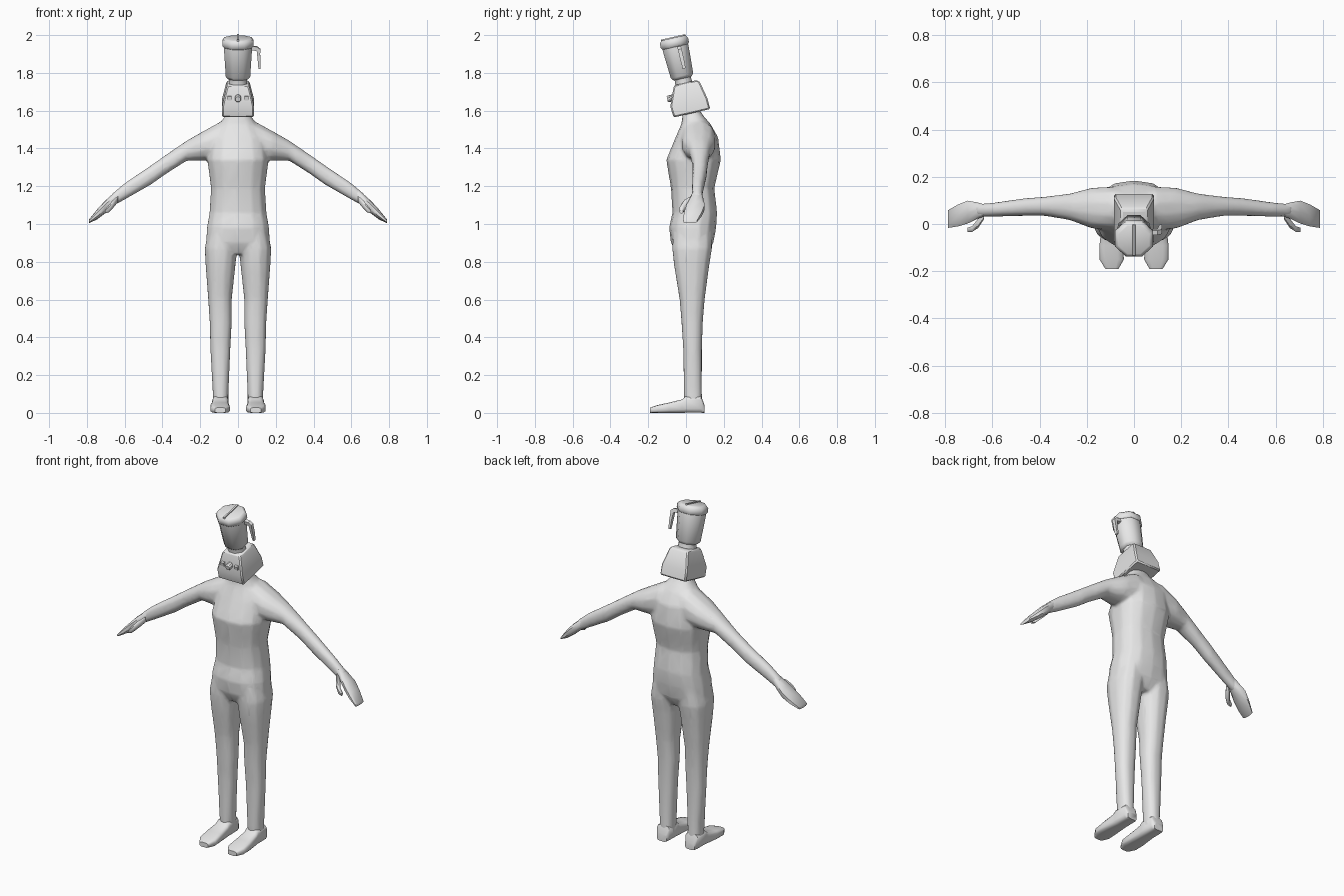
import bpy, bmesh, math
from mathutils import Matrix

grey = bpy.data.materials.new("plain grey")
grey.diffuse_color = (0.8, 0.8, 0.8, 1)
HEAD = Matrix.Translation((0, 0.025, 1.585)) @ Matrix.Rotation(math.radians(13), 4, 'X')


def loft(bm, axis, rings, sides=12, n=2.3, mirror=False):
    """Skin rounded rings (position, a0, a1, b0, b1) along an axis."""
    for s in ((1, -1) if mirror else (1,)):
        loops = []
        for t, a0, a1, b0, b1 in rings:
            loop = []
            for i in range(sides):
                g = 2 * math.pi * (i + 0.5) / sides
                c, d = math.cos(g), math.sin(g)
                a = (a0 + a1) / 2 + (a1 - a0) / 2 * math.copysign(abs(c) ** (2 / n), c)
                b = (b0 + b1) / 2 + (b1 - b0) / 2 * math.copysign(abs(d) ** (2 / n), d)
                x, y, z = {'x': (t, a, b), 'y': (a, t, b), 'z': (a, b, t)}[axis]
                loop.append(bm.verts.new((x * s, y, z)))
            loops.append(loop)
        for p, q in zip(loops, loops[1:]):
            for i in range(sides):
                j = (i + 1) % sides
                bm.faces.new((p[i], p[j], q[j], q[i]))
        bm.faces.new(loops[0])
        bm.faces.new(loops[-1])


def box(bm, axis, rings, mirror=False):
    loft(bm, axis, rings, 4, 1000, mirror)


def finish(name, bm, matrix=None, angle=45, bevel=0):
    bmesh.ops.recalc_face_normals(bm, faces=bm.faces)
    if matrix:
        bm.transform(matrix)
    me = bpy.data.meshes.new(name)
    bm.to_mesh(me)
    bm.free()
    me.materials.append(grey)
    ob = bpy.data.objects.new(name, me)
    bpy.context.collection.objects.link(ob)
    bpy.ops.object.select_all(action='DESELECT')
    ob.select_set(True)
    bpy.context.view_layer.objects.active = ob
    if bevel:
        m = ob.modifiers.new("bevel", 'BEVEL')
        m.width, m.segments = bevel, 1
    bpy.ops.object.shade_smooth_by_angle(angle=math.radians(angle))
    return ob


# Body: torso, legs and arms blended into one skin
bm = bmesh.new()
torso = [(.84, .12, -.05, .11), (.90, .172, -.08, .145), (.98, .167, -.09, .16),
         (1.06, .153, -.072, .165), (1.19, .145, -.08, .15), (1.34, .165, -.105, .185),
         (1.46, .15, -.055, .17), (1.53, .10, -.025, .13), (1.57, .07, -.02, .095),
         (1.62, .05, -.01, .06)]
loft(bm, 'z', [(z, -w, w, f, b) for z, w, f, b in torso], 14, 2.4)
loft(bm, 'z', [(.96, .01, .16, -.07, .14), (.87, .002, .178, -.075, .14),
               (.78, .012, .173, -.065, .125), (.6, .032, .159, -.035, .1),
               (.48, .032, .151, -.025, .09), (.33, .04, .147, -.015, .085),
               (.1, .05, .134, -.012, .085), (.03, .05, .135, -.01, .09)], 12, 2.3, True)
loft(bm, 'x', [(0, -.03, .15, 1.34, 1.55), (.09, -.03, .16, 1.34, 1.545),
               (.18, -.02, .155, 1.335, 1.495), (.27, .015, .13, 1.335, 1.443),
               (.38, .034, .116, 1.265, 1.368), (.46, .034, .11, 1.208, 1.312),
               (.6, .03, .09, 1.128, 1.217), (.67, .03, .085, 1.09, 1.158)], 12, 2.2, True)
body = finish("body", bm)
m = body.modifiers.new("blend", 'REMESH')
m.mode, m.voxel_size, m.use_smooth_shade = 'VOXEL', 0.009, True
m = body.modifiers.new("soften", 'SMOOTH')
m.factor, m.iterations = 0.5, 6
m = body.modifiers.new("simplify", 'DECIMATE')
m.ratio = 0.15

# Mitten hands with thumbs
bm = bmesh.new()
loft(bm, 'x', [(.63, .032, .083, 1.122, 1.185), (.66, .022, .092, 1.093, 1.162),
               (.705, .0, .101, 1.055, 1.122), (.745, -.012, .085, 1.025, 1.078),
               (.788, -.018, .06, 1.004, 1.025)], 10, 2.5, True)
loft(bm, 'x', [(.635, .02, .05, 1.115, 1.15), (.66, -.018, .025, 1.085, 1.13),
               (.685, -.034, -.008, 1.06, 1.1), (.705, -.034, -.015, 1.055, 1.075)],
     8, 2.5, True)
finish("hands", bm)

# Feet
bm = bmesh.new()
loft(bm, 'y', [(.097, .062, .125, 0, .045), (.08, .052, .136, 0, .09), (0, .05, .137, 0, .09),
               (-.02, .05, .139, 0, .072), (-.09, .045, .147, 0, .055),
               (-.15, .042, .147, 0, .042), (-.19, .065, .122, 0, .028)], 12, 4, True)
finish("feet", bm)

# Appliance base, tapering above a wide foot
bm = bmesh.new()
box(bm, 'z', [(0, -.085, .085, -.093, .106), (.06, -.084, .084, -.097, .104),
              (.15, -.062, .062, -.06, .085), (.165, -.054, .054, -.052, .072)])
finish("base", bm, HEAD, 30, .007)

# Control panel: round dial between two square buttons
bm = bmesh.new()
loft(bm, 'y', [(-.104, -.014, .014, .088, .116), (-.098, -.018, .018, .084, .12),
               (-.07, -.018, .018, .084, .12)], 10, 2)
box(bm, 'y', [(-.09, .034, .056, .091, .113), (-.068, .034, .056, .091, .113)], True)
finish("controls", bm, HEAD, 30)


def turned(name, profile, n=2):
    bm = bmesh.new()
    loft(bm, 'z', [(u, -r, r, -r * .94, r * .94) for u, r in profile], 8, n)
    finish(name, bm, HEAD, 50)


# Collar, jar and lid
turned("collar", [(.155, .054), (.185, .05), (.205, .054)])
turned("jar", [(.19, .056), (.205, .07), (.35, .08), (.375, .079)])
turned("lid", [(.362, .08), (.372, .088), (.395, .088), (.408, .077), (.411, .07)])

# Ridge across the lid
bm = bmesh.new()
box(bm, 'z', [(.40, -.007, .007, -.068, .068), (.416, -.005, .005, -.066, .066)])
finish("lid_ridge", bm, HEAD, 30)

# Open-ended jar handle
bm = bmesh.new()
box(bm, 'x', [(.06, .01, .03, .34, .362), (.1, .01, .03, .338, .36), (.118, .01, .03, .325, .345)])
box(bm, 'z', [(.24, .108, .118, .012, .028), (.29, .104, .119, .01, .03),
              (.345, .098, .116, .01, .03)])
finish("handle", bm, HEAD, 30)
